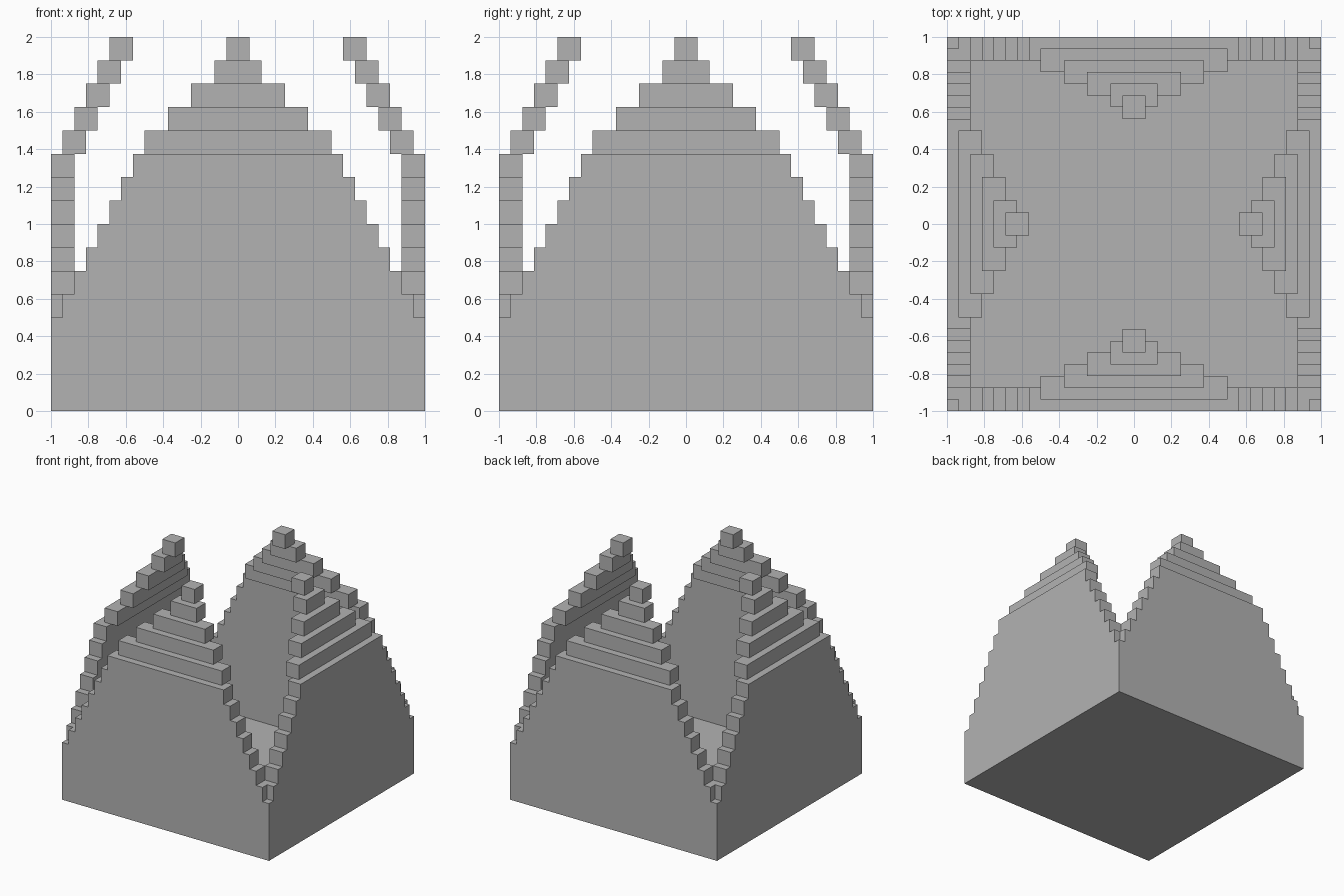
import bpy
import bmesh
import math
from mathutils import Matrix, Vector

cube = bpy.data.objects.get("Cube")
if cube:
    bpy.data.objects.remove(cube, do_unlink=True)

U = 1 / 16          # half a block
STEP = 2 * U        # height of one layer
WALL = 1 - STEP     # inner face of the walls
FLOOR = STEP        # top of the floor slab
NOTCH = 0.5         # height where the corner notches begin
BODY_TOP = 1.375

stone = bpy.data.materials.new("grey stone")
stone.use_nodes = True
grey = (0.45, 0.45, 0.45, 1)
stone.diffuse_color = grey
stone.node_tree.nodes["Principled BSDF"].inputs["Base Color"].default_value = grey


def finish(name, bm):
    mesh = bpy.data.meshes.new(name)
    bm.to_mesh(mesh)
    bm.free()
    mesh.materials.append(stone)
    obj = bpy.data.objects.new(name, mesh)
    bpy.context.collection.objects.link(obj)
    return obj


def filled(p):
    """Solid rule: floor slab plus four walls, stepped back at the corners."""
    near, far = sorted((abs(p.x), abs(p.y)))
    if far > 1 or not 0 < p.z < BODY_TOP:
        return False
    if p.z < FLOOR:
        return True
    layer = max(0, math.floor((p.z - NOTCH) / STEP) + 1)
    return far > WALL and near < 1 - U * layer


# Hollow body: outer skin of the filled cells, merged into large flat faces
bm = bmesh.new()
cells = [Vector(((i + 0.5) * U - 1, (j + 0.5) * U - 1, (k + 0.5) * STEP))
         for i in range(32) for j in range(32) for k in range(11)]
size = Vector((U, U, STEP))
for c in cells:
    if not filled(c):
        continue
    for axis in range(3):
        a, b = (axis + 1) % 3, (axis + 2) % 3
        for sign in (-1, 1):
            out = Vector((0, 0, 0))
            out[axis] = sign * size[axis]
            if filled(c + out):
                continue
            corners = []
            for s, t in ((-1, -1), (1, -1), (1, 1), (-1, 1)):
                v = c + out / 2
                v[a] += s * size[a] / 2
                v[b] += t * size[b] / 2
                corners.append(bm.verts.new(v))
            bm.faces.new(corners if sign > 0 else corners[::-1])
bmesh.ops.remove_doubles(bm, verts=bm.verts, dist=0.001)
bmesh.ops.dissolve_limit(bm, angle_limit=0.02, verts=bm.verts, edges=bm.edges)
finish("hollow_body", bm)

# Stepped gables: each tier is narrower and leans half a block further in
half_widths = (0.5, 0.375, 0.25, 0.125, 0.0625)
for side, turn in (("front", 0), ("left", 90), ("back", 180), ("right", 270)):
    bm = bmesh.new()
    for n, half in enumerate(half_widths):
        centre = Vector((0, -1 + U * (n + 2), BODY_TOP + STEP * (n + 0.5)))
        place = Matrix.Translation(centre) @ Matrix.Diagonal((2 * half, STEP, STEP, 1))
        bmesh.ops.create_cube(bm, size=1, matrix=place)
    bmesh.ops.rotate(bm, verts=bm.verts, cent=(0, 0, 0),
                     matrix=Matrix.Rotation(math.radians(turn), 3, 'Z'))
    finish(side + "_gable", bm)
